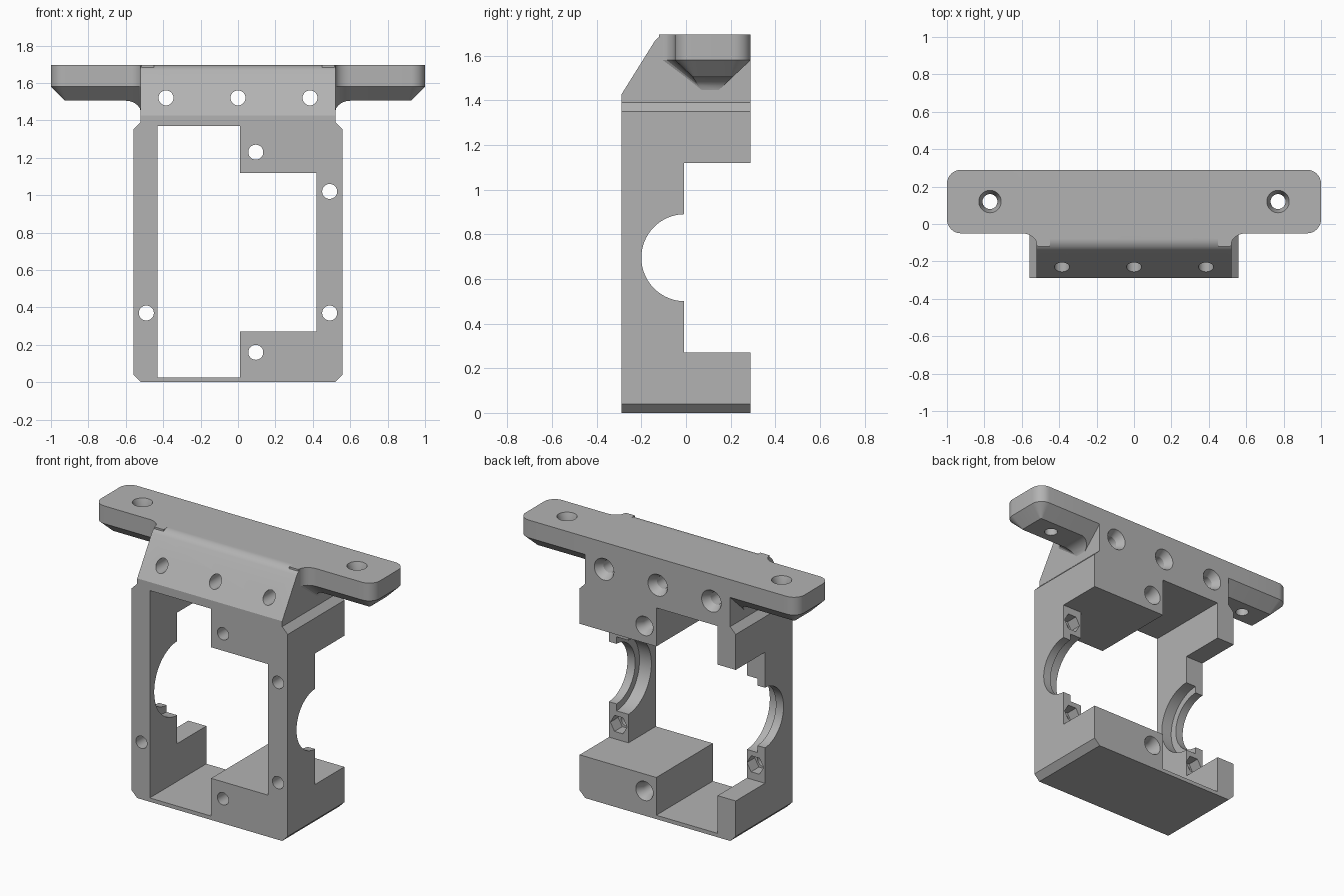
import bpy, bmesh, math
from mathutils import Vector

if "Cube" in bpy.data.objects:
    bpy.data.objects.remove(bpy.data.objects["Cube"], do_unlink=True)

grey = bpy.data.materials.new("plain_grey")
grey.use_nodes = True
grey.diffuse_color = (0.45, 0.45, 0.45, 1)
grey.node_tree.nodes["Principled BSDF"].inputs["Base Color"].default_value = grey.diffuse_color


def loft(name, rings):
    """Closed solid skinned through rings with equal point counts."""
    bm = bmesh.new()
    loops = [[bm.verts.new(p) for p in ring] for ring in rings]
    for a, b in zip(loops, loops[1:]):
        for i in range(len(a)):
            j = (i + 1) % len(a)
            bm.faces.new((a[i], a[j], b[j], b[i]))
    bm.faces.new(loops[0])
    bm.faces.new(loops[-1])
    bmesh.ops.recalc_face_normals(bm, faces=bm.faces)
    mesh = bpy.data.meshes.new(name)
    bm.to_mesh(mesh)
    bm.free()
    mesh.materials.append(grey)
    obj = bpy.data.objects.new(name, mesh)
    bpy.context.collection.objects.link(obj)
    return obj


def place(axis, u, v, w):
    return {"x": (w, u, v), "y": (u, w, v), "z": (u, v, w)}[axis]


def prism(name, axis, profile, start, end):
    return loft(name, [[place(axis, u, v, w) for u, v in profile] for w in (start, end)])


def box(name, x, y, z):
    corners = [(x[0], z[0]), (x[1], z[0]), (x[1], z[1]), (x[0], z[1])]
    return prism(name, "y", corners, *y)


def turned(name, axis, u, v, steps, sides=40):
    """Round solid from (position, radius) steps along an axis."""
    angles = [math.tau * i / sides for i in range(sides)]
    return loft(name, [[place(axis, u + r * math.cos(a), v + r * math.sin(a), w)
                        for a in angles] for w, r in steps])


def rounded_rect(x, y0, y1, r, z, n=8):
    ring = []
    for k, (cx, cy) in enumerate([(x - r, y1 - r), (r - x, y1 - r), (r - x, y0 + r), (x - r, y0 + r)]):
        for i in range(n + 1):
            a = math.pi / 2 * (k + i / n)
            ring.append((cx + r * math.cos(a), cy + r * math.sin(a), z))
    return ring


def combine(target, other, operation):
    mod = target.modifiers.new(other.name, "BOOLEAN")
    mod.object, mod.operation, mod.solver = other, operation, "EXACT"
    graph = bpy.context.evaluated_depsgraph_get()
    mesh = bpy.data.meshes.new_from_object(target.evaluated_get(graph))
    target.modifiers.clear()
    target.data = mesh
    bpy.data.objects.remove(other, do_unlink=True)


FRONT, BACK, TOP = -0.29, 0.29, 1.695

# Frame with chamfered corners
half = [(0.52, 0), (0.56, 0.04), (0.56, 1.35), (0.52, 1.39)]
bracket = prism("mounting_bracket", "y", half + [(-x, z) for x, z in reversed(half)], FRONT, BACK)

# Sloped head with a rounded top edge
nose = [(FRONT, 1.3), (FRONT, 1.425)]
for i in range(7):
    a = math.radians(143 - 53 * i / 6)
    nose.append((-0.08 + 0.075 * math.cos(a), TOP - 0.075 + 0.075 * math.sin(a)))
head = prism("head", "x", nose + [(BACK, TOP), (BACK, 1.3)], -0.52, 0.52)
combine(bracket, head, "UNION")

# Top plate with a tapered underside
plate = loft("top_plate", [rounded_rect(1, -0.05, BACK, 0.075, TOP),
                           rounded_rect(1, -0.05, BACK, 0.075, 1.58),
                           rounded_rect(0.925, 0.03, 0.21, 0.01, 1.505)])
combine(bracket, plate, "UNION")

# Flared fillets where the plate meets the head
thin = [(-0.05, TOP), (-0.05, 1.58), (0.03, 1.505), (0.21, 1.505), (BACK, 1.58), (BACK, TOP)]
wide = [(-0.12, TOP), (-0.12, 1.58), (0.08, 1.43), (0.13, 1.43), (BACK, 1.58), (BACK, TOP)]
for side in (-1, 1):
    rings = []
    for i in range(9):
        t = i / 8
        flare = 1 - math.sqrt(1 - t * t)
        rings.append([(side * (0.6 - 0.085 * t), *Vector(p).lerp(Vector(q), flare))
                      for p, q in zip(thin, wide)])
    rings.append([(side * 0.45, y, z) for _, y, z in rings[-1]])
    combine(bracket, loft("fillet", rings), "UNION")

# Window, rear notch and round seats through the side walls
cutters = [
    box("tall_window", (-0.43, 0.01), (-1, 1), (0.025, 1.37)),
    box("short_window", (-0.1, 0.42), (-1, 1), (0.27, 1.12)),
    box("rear_notch", (-1, 1), (-0.01, 1), (0.27, 1.12)),
    turned("round_seat", "x", -0.005, 0.695, [(-1, 0.195), (1, 0.195)], 64),
    turned("seat_step", "x", -0.005, 0.695, [(-0.505, 0.24), (0.505, 0.24)], 64),
]

# Screw holes from front to back, countersunk at the back
for x, z, r in [(-0.385, 1.52, 0.07), (0, 1.52, 0.07), (0.385, 1.52, 0.07),
                (0.095, 0.16, 0.062), (0.095, 1.23, 0.062)]:
    cutters.append(turned("screw_hole", "y", x, z,
                          [(-1, 0.04), (BACK - 0.05, 0.04), (BACK, r), (0.4, r)]))

# Wall holes with hexagonal nut pockets
for x, z in [(0.49, 1.02), (0.49, 0.37), (-0.49, 0.37)]:
    cutters.append(turned("wall_hole", "y", x, z, [(-1, 0.04), (0.1, 0.04)]))
    cutters.append(turned("nut_pocket", "y", x, z, [(-0.09, 0.06), (0.1, 0.06)], 6))

# Plate holes, countersunk from above
for x in (-0.77, 0.77):
    cutters.append(turned("plate_hole", "z", x, 0.12,
                          [(1.3, 0.04), (TOP - 0.06, 0.04), (TOP, 0.06), (1.8, 0.06)]))

for cutter in cutters:
    combine(bracket, cutter, "DIFFERENCE")

bpy.ops.object.select_all(action="DESELECT")
bracket.select_set(True)
bpy.context.view_layer.objects.active = bracket
bpy.ops.object.shade_smooth_by_angle(angle=math.radians(25))
